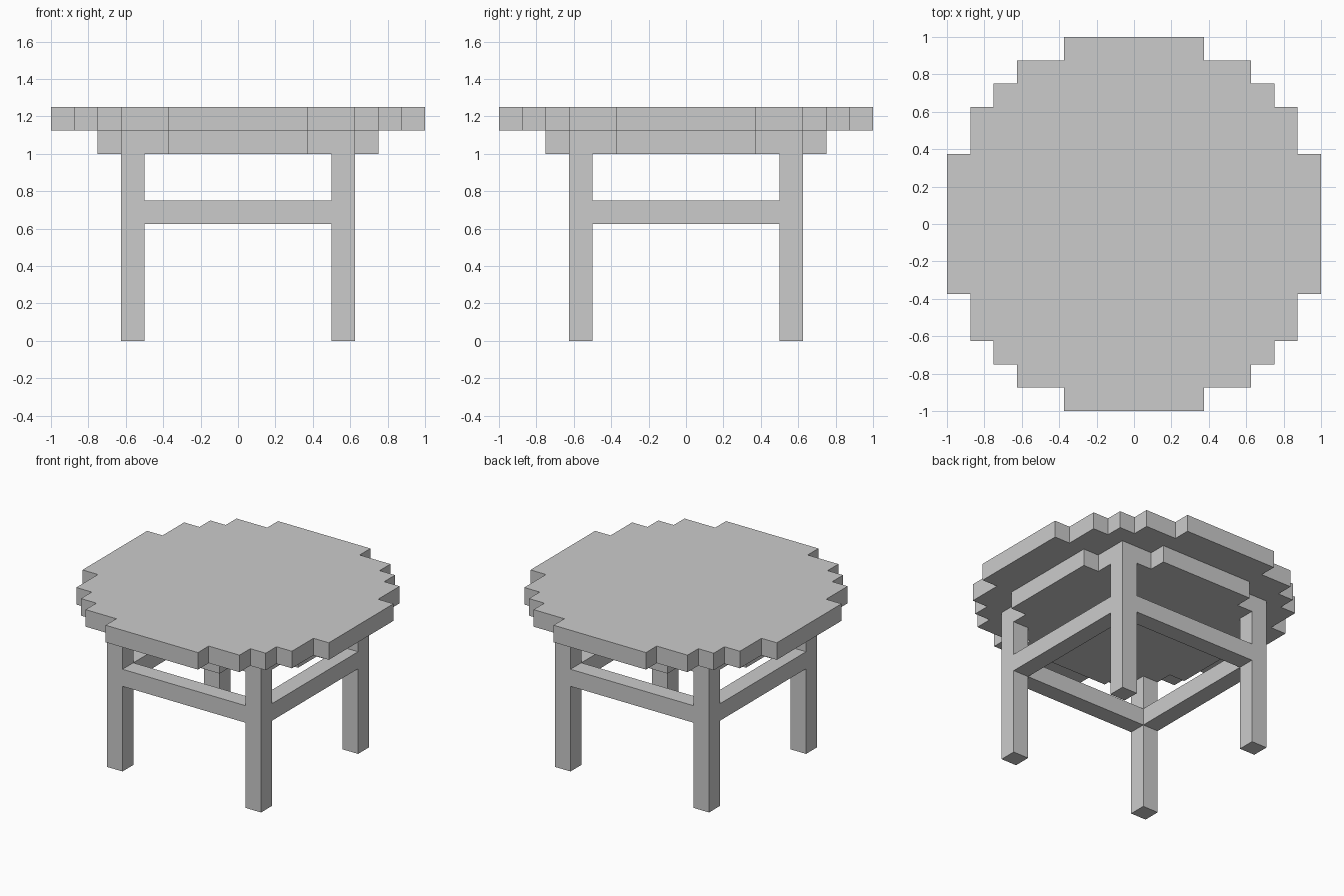
import bpy, bmesh

if "Cube" in bpy.data.objects:
    bpy.data.objects.remove(bpy.data.objects["Cube"])

U = 0.125  # block size that every dimension is a multiple of


def prism(name, outline, z0, z1, open_top=False):
    """Extrude a flat counter-clockwise outline from z0 to z1."""
    bm = bmesh.new()
    low = [bm.verts.new((x, y, z0)) for x, y in outline]
    high = [bm.verts.new((x, y, z1)) for x, y in outline]
    n = len(outline)
    bm.faces.new(low[::-1])
    if not open_top:
        bm.faces.new(high)
    for i in range(n):
        j = (i + 1) % n
        bm.faces.new((low[i], low[j], high[j], high[i]))
    mesh = bpy.data.meshes.new(name)
    bm.to_mesh(mesh)
    bm.free()
    obj = bpy.data.objects.new(name, mesh)
    bpy.context.collection.objects.link(obj)
    return obj


def stepped_round(corner):
    """Repeat one corner's stair steps (in blocks) around four quarter turns."""
    pts, quarter = [], [(x * U, y * U) for x, y in corner]
    for _ in range(4):
        pts += quarter
        quarter = [(-y, x) for x, y in quarter]
    return pts


def rect(x0, x1, y0, y1):
    return [(x0, y0), (x1, y0), (x1, y1), (x0, y1)]


# Stepped round top
prism("table_top", stepped_round([(8, 3), (7, 3), (7, 5), (6, 5), (6, 6),
                                  (5, 6), (5, 7), (3, 7), (3, 8)]), 9 * U, 10 * U)

# Smaller support slab under the top
prism("under_slab", stepped_round([(6, 3), (5, 3), (5, 5), (3, 5), (3, 6)]),
      8 * U, 9 * U, open_top=True)

# Four square legs
IN, OUT = 4 * U, 5 * U
for sx, side in ((-1, "left"), (1, "right")):
    for sy, end in ((-1, "front"), (1, "back")):
        xs, ys = sorted((sx * IN, sx * OUT)), sorted((sy * IN, sy * OUT))
        prism(f"{end}_{side}_leg", rect(*xs, *ys), 0, 8 * U, open_top=True)

# Four stretchers flush with the legs
for s, end, side in ((-1, "front", "left"), (1, "back", "right")):
    span = sorted((s * IN, s * OUT))
    prism(f"{end}_stretcher", rect(-IN, IN, *span), 5 * U, 6 * U)
    prism(f"{side}_stretcher", rect(*span, -IN, IN), 5 * U, 6 * U)
